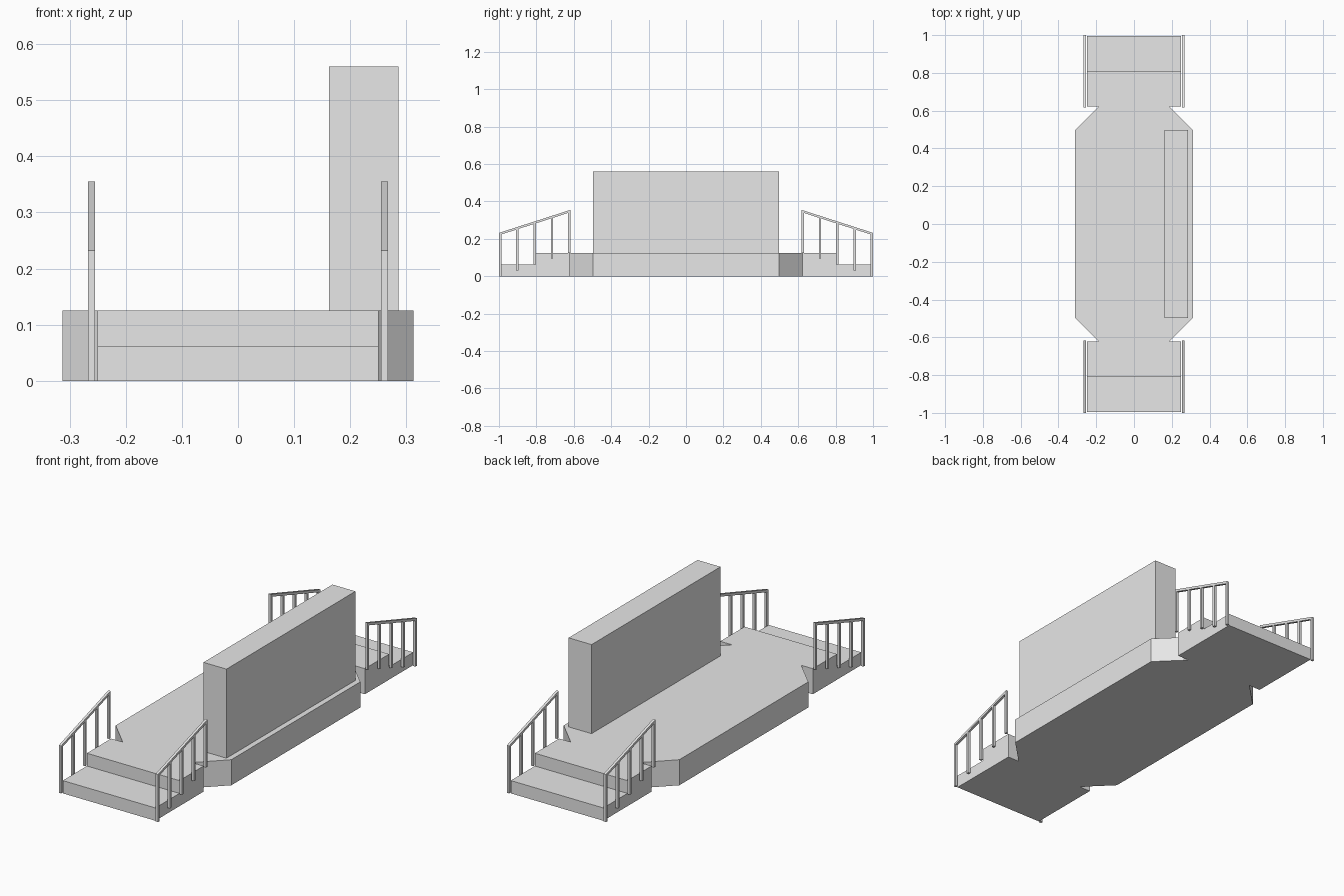
import bpy, bmesh
from mathutils import Vector

cube = bpy.data.objects.get("Cube")
if cube:
    bpy.data.objects.remove(cube, do_unlink=True)

grey = bpy.data.materials.new("light_grey")
grey.use_nodes = True
grey.diffuse_color = (0.8, 0.8, 0.8, 1)
grey.node_tree.nodes["Principled BSDF"].inputs["Base Color"].default_value = (0.8, 0.8, 0.8, 1)


def add_prism(bm, points, offset):
    """Sweep a flat polygon along an offset into a closed solid."""
    face = bm.faces.new([bm.verts.new(p) for p in points])
    swept = bmesh.ops.extrude_face_region(bm, geom=[face], use_keep_orig=True)["geom"]
    verts = [v for v in swept if isinstance(v, bmesh.types.BMVert)]
    bmesh.ops.translate(bm, verts=verts, vec=Vector(offset))


def add_box(bm, x0, x1, y0, y1, z0, z1):
    add_prism(bm, [(x0, y0, z0), (x1, y0, z0), (x1, y1, z0), (x0, y1, z0)], (0, 0, z1 - z0))


def finish(bm, name):
    bmesh.ops.recalc_face_normals(bm, faces=bm.faces)
    mesh = bpy.data.meshes.new(name)
    bm.to_mesh(mesh)
    bm.free()
    mesh.materials.append(grey)
    bpy.context.collection.objects.link(bpy.data.objects.new(name, mesh))


HALF, STEP_HALF = 0.3125, 0.25
WALL_END, DECK_END, STEP_MID, STEP_END = 0.4975, 0.622, 0.809, 0.995
DECK_TOP, STEP_TOP = 0.125, 0.0625

# Deck with chamfered corners and the upper steps, as one outline
quarter = [(HALF, WALL_END), (HALF - 0.125, DECK_END), (STEP_HALF, DECK_END), (STEP_HALF, STEP_MID)]
right_half = [(x, -y) for x, y in reversed(quarter)] + quarter
outline = right_half + [(-x, y) for x, y in reversed(right_half)]
bm = bmesh.new()
add_prism(bm, [(x, y, 0) for x, y in outline], (0, 0, DECK_TOP))
finish(bm, "platform_deck")

# Wall along the left side of the deck
bm = bmesh.new()
add_box(bm, 0.162, 0.286, -WALL_END, WALL_END, DECK_TOP, 0.56)
finish(bm, "wall")

# Lower steps and handrails at both ends
BAR, RAIL_X, POSTS = 0.0125, 0.2615, 5
for end, sy in (("front", -1), ("back", 1)):
    bm = bmesh.new()
    add_box(bm, -STEP_HALF, STEP_HALF, sy * STEP_MID, sy * STEP_END, 0, STEP_TOP)
    finish(bm, end + "_lower_step")

    for side, sx in (("left", 1), ("right", -1)):
        bm = bmesh.new()
        x0 = sx * RAIL_X - BAR / 2
        y_out, y_in, z_out, z_in = 1.0, 0.618, 0.232, 0.355
        # Sloping top bar
        add_prism(bm, [(x0, sy * y_out, z_out - BAR), (x0, sy * y_out, z_out),
                       (x0, sy * y_in, z_in), (x0, sy * y_in, z_in - BAR)], (BAR, 0, 0))
        # Posts whose feet climb with the steps
        for i in range(POSTS):
            t = i / (POSTS - 1)
            y = y_out - BAR / 2 + t * (y_in - y_out + BAR)
            top = z_out + (z_in - z_out) * t - BAR * 0.7
            add_box(bm, x0, x0 + BAR, sy * y - BAR / 2, sy * y + BAR / 2, DECK_TOP * t, top)
        finish(bm, f"{end}_{side}_handrail")
